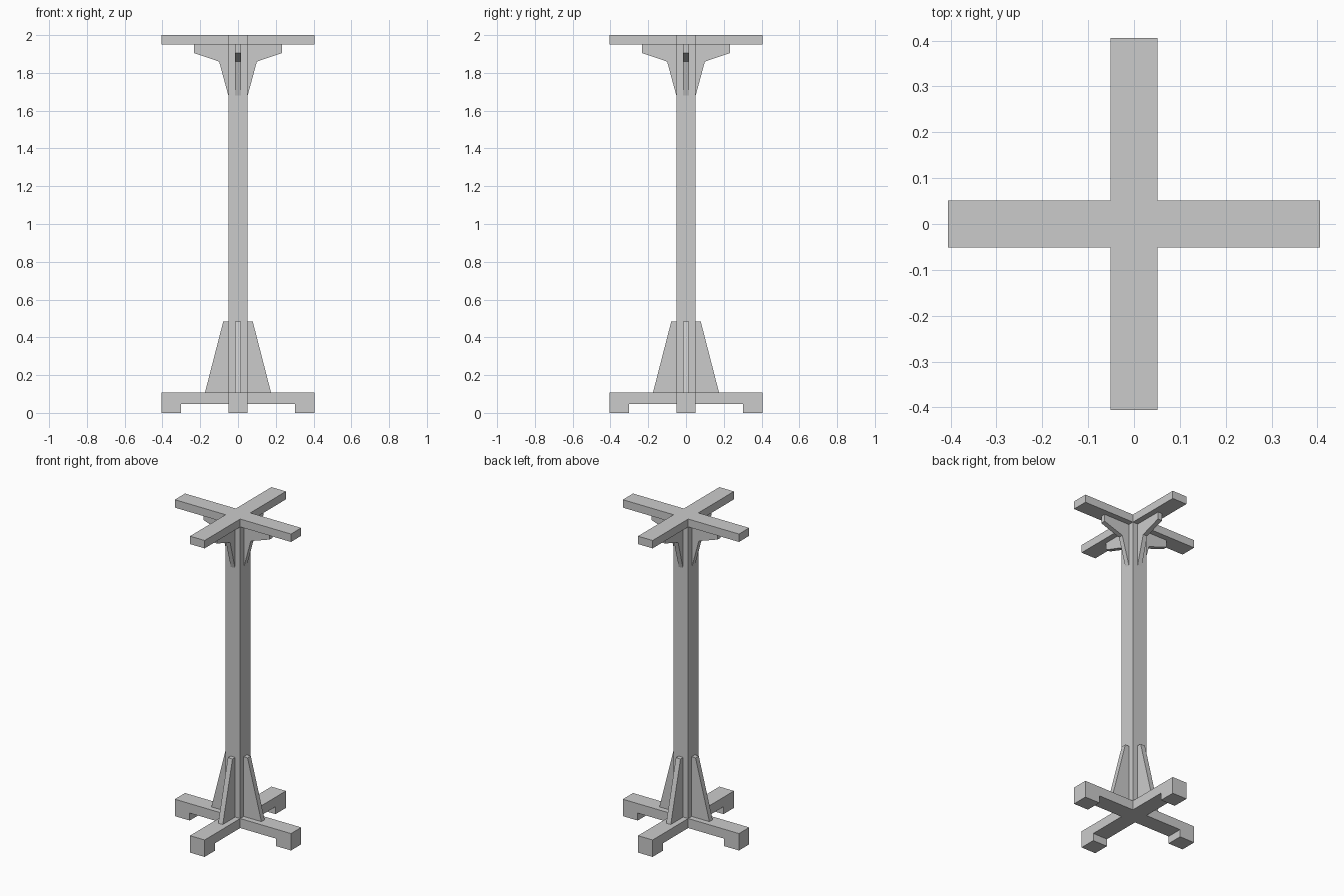
import bpy, bmesh, math
from mathutils import Matrix

if "Cube" in bpy.data.objects:
    bpy.data.objects.remove(bpy.data.objects["Cube"])

W, R, FOOT = 0.051, 0.406, 0.302   # half beam width, reach, inner foot edge


def finish(bm, name):
    bmesh.ops.recalc_face_normals(bm, faces=bm.faces)
    mesh = bpy.data.meshes.new(name)
    bm.to_mesh(mesh)
    bm.free()
    obj = bpy.data.objects.new(name, mesh)
    bpy.context.collection.objects.link(obj)
    return obj


def cross(name, top, bottom, foot_depth=0.0):
    """Plus-shaped slab; the arm ends can be pulled down into feet."""
    bm = bmesh.new()

    def quad(x0, x1, turn):
        rot = Matrix.Rotation(turn * math.pi / 2, 3, 'Z')
        pts = [(x0, -W, top), (x1, -W, top), (x1, W, top), (x0, W, top)]
        bm.faces.new([bm.verts.new(rot @ bm.verts.new(p).co) for p in pts])

    quad(-W, W, 0)
    for turn in range(4):
        if foot_depth:
            quad(W, FOOT, turn)
            quad(FOOT, R, turn)
        else:
            quad(W, R, turn)
    bmesh.ops.delete(bm, geom=[v for v in bm.verts if not v.link_faces], context='VERTS')
    bmesh.ops.remove_doubles(bm, verts=bm.verts, dist=1e-4)
    ext = bmesh.ops.extrude_face_region(bm, geom=bm.faces[:])['geom']
    for v in ext:
        if isinstance(v, bmesh.types.BMVert):
            v.co.z = bottom
    if foot_depth:
        ends = [f for f in ext if isinstance(f, bmesh.types.BMFace)
                and f.calc_center_median().xy.length > FOOT]
        for f in bmesh.ops.extrude_discrete_faces(bm, faces=ends)['faces']:
            for v in f.verts:
                v.co.z -= foot_depth
    return finish(bm, name)


def braces(name, profile, half):
    """Four plates cut from an (outward, up) profile, one per post side."""
    for i in range(4):
        bm = bmesh.new()
        face = bm.faces.new([bm.verts.new((x, -half, z)) for x, z in profile])
        ext = bmesh.ops.extrude_face_region(bm, geom=[face])['geom']
        for v in ext:
            if isinstance(v, bmesh.types.BMVert):
                v.co.y = half
        bm.transform(Matrix.Rotation(i * math.pi / 2, 4, 'Z'))
        finish(bm, f"{name}_{i + 1}")


# Base cross with four feet, and top cross
cross("base_cross", 0.107, 0.047, 0.047)
cross("top_cross", 2.0, 1.95)

# Square post
bm = bmesh.new()
bmesh.ops.create_cube(bm, size=1, matrix=Matrix.Translation((0, 0, 1.0285))
                      @ Matrix.Diagonal((2 * W, 2 * W, 1.843, 1)))
finish(bm, "post")

# Tapered braces at the foot of the post
braces("lower_brace", [(W, 0.107), (0.175, 0.107), (0.078, 0.484), (W, 0.484)], 0.016)

# Stepped brackets under the top cross
braces("upper_bracket", [(W, 1.95), (W, 1.68), (0.10, 1.86), (0.232, 1.905), (0.232, 1.95)], 0.015)
